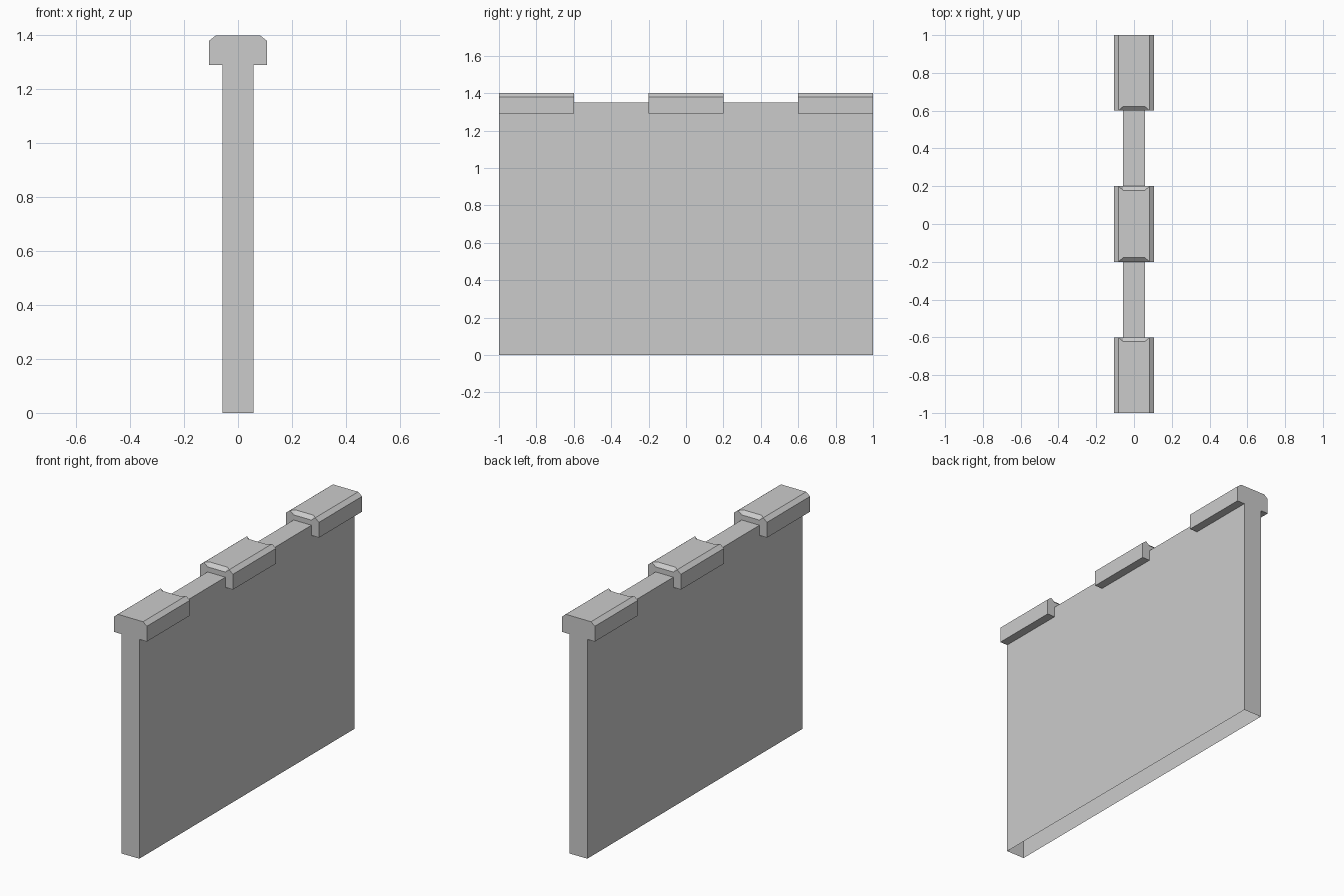
import bpy, bmesh

if "Cube" in bpy.data.objects:
    bpy.data.objects.remove(bpy.data.objects["Cube"])

W = 0.058            # wall half thickness
C, T = 0.107, 0.082  # coping half width, half width of its flat top
LOW, WALL, SIDE, TOP = 1.29, 1.35, 1.38, 1.40
NOTCH = 0.022        # depth of the small bevel on inner coping ends


def make_object(name, faces):
    bm = bmesh.new()
    for pts in faces:
        bm.faces.new([bm.verts.new(p) for p in pts])
    bmesh.ops.remove_doubles(bm, verts=bm.verts[:], dist=1e-4)
    bmesh.ops.recalc_face_normals(bm, faces=bm.faces[:])
    # open shells: make sure the faces point away from the centre line
    side = max(bm.faces, key=lambda f: f.calc_center_median().x)
    if side.normal.x < 0:
        bmesh.ops.reverse_faces(bm, faces=bm.faces[:])
    me = bpy.data.meshes.new(name)
    bm.to_mesh(me)
    bm.free()
    ob = bpy.data.objects.new(name, me)
    bpy.context.collection.objects.link(ob)


# wall panel: hollow shell, open underneath and beneath the copings
outline = [(-1, 0), (-1, LOW), (-.6, LOW), (-.6, WALL), (-.2, WALL), (-.2, LOW),
           (.2, LOW), (.2, WALL), (.6, WALL), (.6, LOW), (1, LOW), (1, 0)]
wall = [[(x, y, z) for y, z in outline] for x in (-W, W)]
wall += [[(-W, y, 0), (W, y, 0), (W, y, LOW), (-W, y, LOW)] for y in (-1, 1)]
wall += [[(-W, y, WALL), (W, y, WALL), (W, y + .4, WALL), (-W, y + .4, WALL)]
         for y in (-.6, .2)]
make_object("wall_panel", wall)


# coping block with chamfered sides and notched inner ends
def coping(name, y0, y1):
    half = [(W, LOW), (C, LOW), (C, SIDE), (T, TOP)]
    faces = []
    for s in (-1, 1):
        for (xa, za), (xb, zb) in zip(half, half[1:]):
            faces.append([(s * xa, y0, za), (s * xb, y0, zb),
                          (s * xb, y1, zb), (s * xa, y1, za)])
    top = []
    for y, d in ((y0, 1), (y1, -1)):
        right = [(x, y, z) for x, z in half]
        left = [(-x, y, z) for x, z in reversed(half)]
        if abs(y) > 0.99:
            faces.append(right + left)
            edge = [(-T, y, TOP), (T, y, TOP)]
        else:
            yi = y + d * NOTCH
            faces.append(right + [(W, y, SIDE), (-W, y, SIDE)] + left
                         + [(-W, y, WALL), (W, y, WALL)])
            faces.append([(-W, y, SIDE), (W, y, SIDE), (W, yi, TOP), (-W, yi, TOP)])
            for s in (-1, 1):
                faces.append([(s * W, y, SIDE), (s * T, y, TOP), (s * W, yi, TOP)])
            edge = [(-T, y, TOP), (-W, yi, TOP), (W, yi, TOP), (T, y, TOP)]
        top += edge if d == 1 else edge[::-1]
    faces.append(top)
    make_object(name, faces)


for name, y in (("front_coping", -1), ("middle_coping", -.2), ("back_coping", .6)):
    coping(name, y, y + .4)
